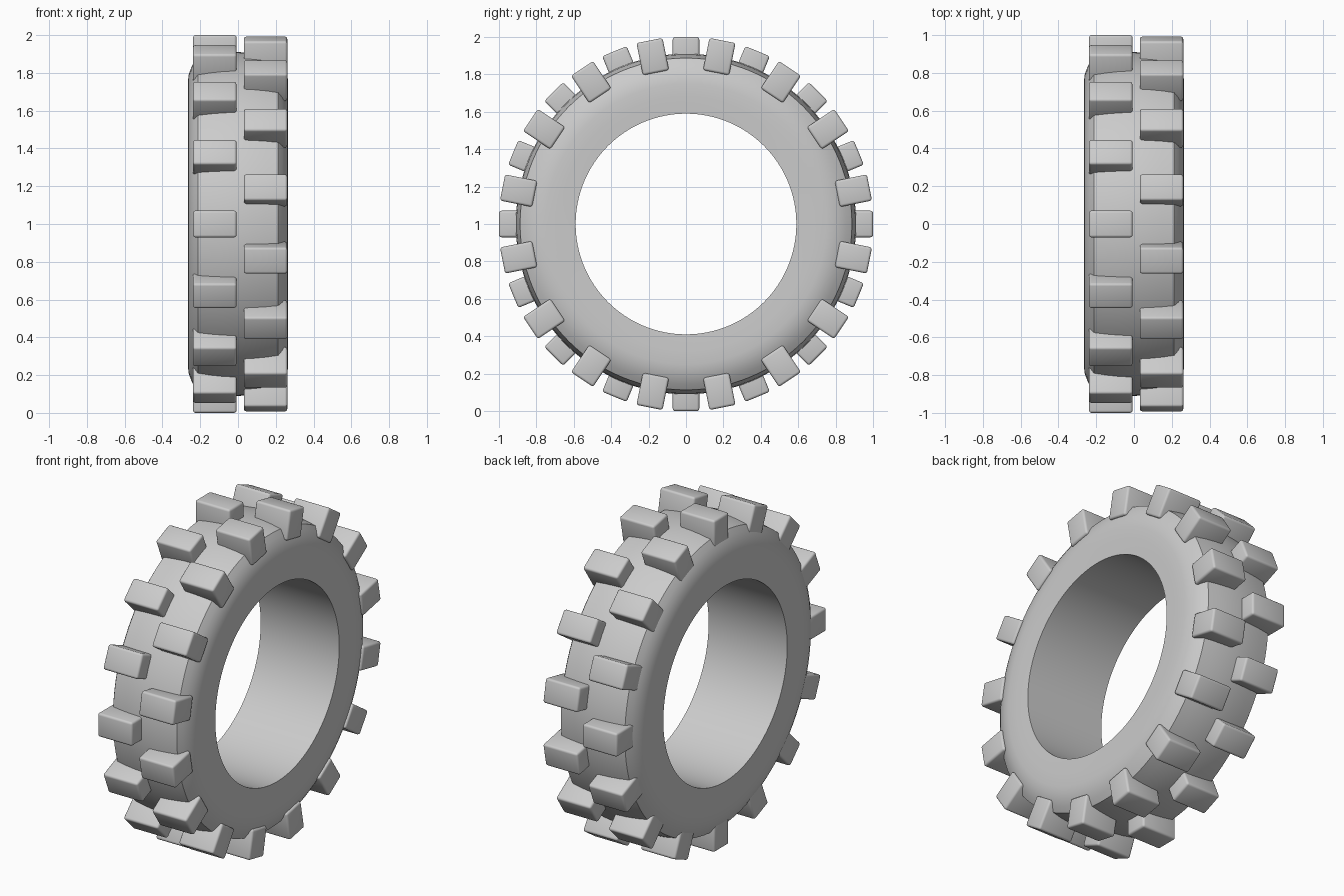
import bpy, bmesh, math
from mathutils import Matrix, Vector

if "Cube" in bpy.data.objects:
    bpy.data.objects.remove(bpy.data.objects["Cube"])

CENTRE = Matrix.Translation((0, 0, 1))
SEGMENTS = 128
LUGS_PER_ROW = 16


def finish(name, bm, angle):
    bmesh.ops.recalc_face_normals(bm, faces=bm.faces)
    mesh = bpy.data.meshes.new(name)
    bm.to_mesh(mesh)
    bm.free()
    obj = bpy.data.objects.new(name, mesh)
    bpy.context.collection.objects.link(obj)
    bpy.ops.object.select_all(action='DESELECT')
    obj.select_set(True)
    bpy.context.view_layer.objects.active = obj
    bpy.ops.object.shade_smooth_by_angle(angle=math.radians(angle))
    return obj


# Tyre body: half profile (x, radius), mirrored and revolved about the x axis
half = [(0.262, 0.59), (0.266, 0.68), (0.266, 0.75), (0.261, 0.79),
        (0.249, 0.825), (0.234, 0.856), (0.213, 0.887),
        (0.15, 0.898), (0.08, 0.906), (0.0, 0.91)]
profile = half + [(-x, r) for x, r in reversed(half[:-1])]
bm = bmesh.new()
rings = []
for i in range(SEGMENTS):
    a = 2 * math.pi * i / SEGMENTS
    rings.append([bm.verts.new(CENTRE @ Vector((x, r * math.sin(a), r * math.cos(a))))
                  for x, r in profile])
n = len(profile)
for i in range(SEGMENTS):
    a, b = rings[i], rings[(i + 1) % SEGMENTS]
    for j in range(n):
        k = (j + 1) % n
        bm.faces.new((a[j], a[k], b[k], b[j]))
finish("tyre_body", bm, 30)


# Tread lugs: two staggered rows of rounded blocks
def lug_row(name, x0, x1, offset):
    r0, r1, width = 0.825, 1.0, 0.142
    bm = bmesh.new()
    for i in range(LUGS_PER_ROW):
        turn = Matrix.Rotation(2 * math.pi * (i + offset) / LUGS_PER_ROW, 4, 'X')
        place = Matrix.Translation(((x0 + x1) / 2, 0, (r0 + r1) / 2))
        size = Matrix.Diagonal((x1 - x0, width, r1 - r0, 1))
        bmesh.ops.create_cube(bm, size=1, matrix=CENTRE @ turn @ place @ size)
    bmesh.ops.bevel(bm, geom=bm.edges[:], offset=0.013, segments=3,
                    profile=0.5, affect='EDGES')
    finish(name, bm, 40)


lug_row("left_tread_lugs", -0.238, -0.008, 0.0)
lug_row("right_tread_lugs", 0.031, 0.261, 0.5)
